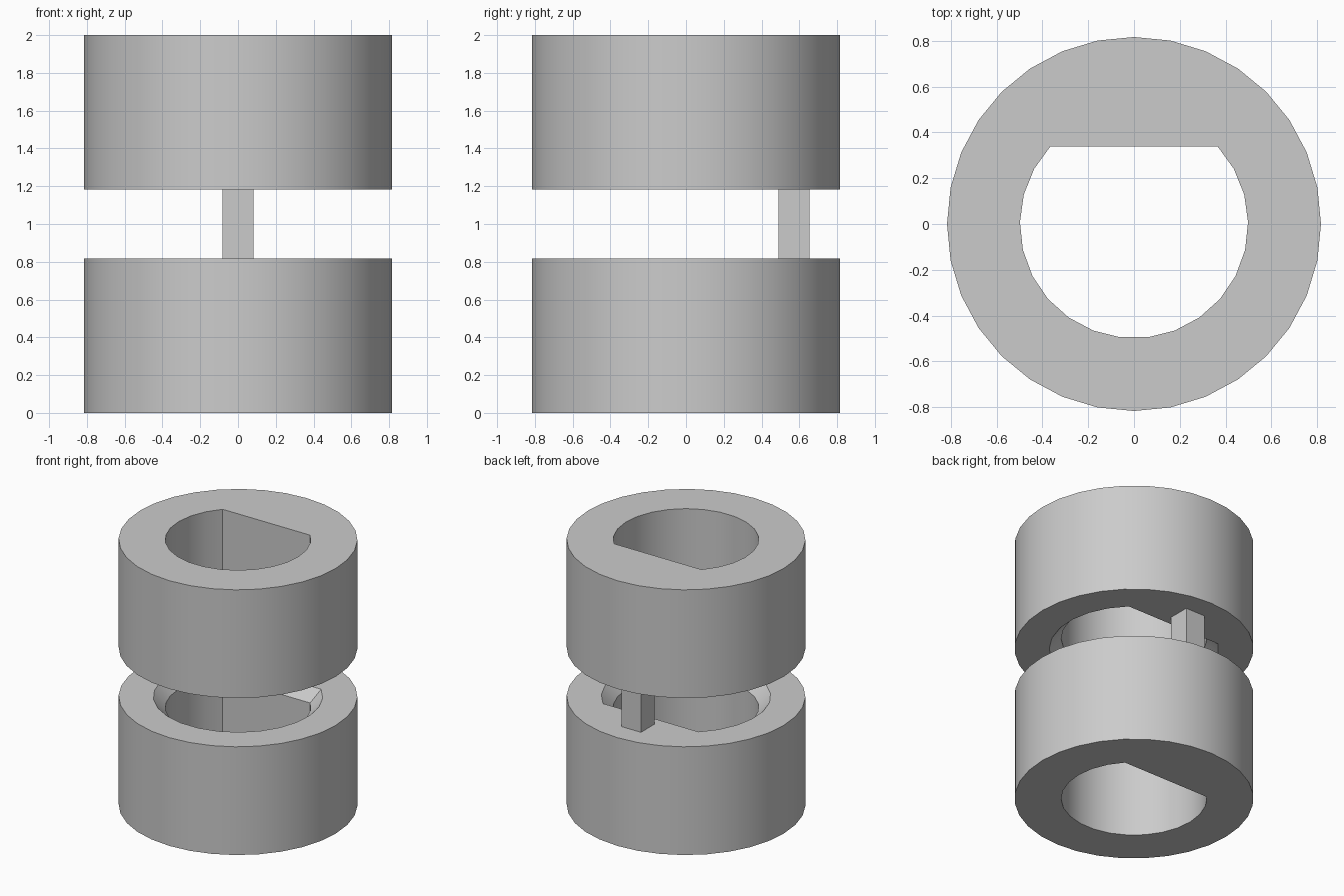
import bpy
import bmesh
from math import asin, cos, sin, pi, radians

cube = bpy.data.objects.get("Cube")
if cube:
    bpy.data.objects.remove(cube, do_unlink=True)

UNIT = 2 / 24.5              # overall height is 24.5 units
RADIUS, HEIGHT = 10 * UNIT, 10 * UNIT
BORE, FLAT, CHAMFER = 6.1 * UNIT, 4.15 * UNIT, UNIT

grey = bpy.data.materials.new("light grey")
grey.use_nodes = True
grey.diffuse_color = (0.6, 0.6, 0.6, 1)
grey.node_tree.nodes["Principled BSDF"].inputs["Base Color"].default_value = (0.6, 0.6, 0.6, 1)


def add_object(name, bm):
    bmesh.ops.recalc_face_normals(bm, faces=bm.faces)
    mesh = bpy.data.meshes.new(name)
    bm.to_mesh(mesh)
    bm.free()
    mesh.materials.append(grey)
    obj = bpy.data.objects.new(name, mesh)
    bpy.context.collection.objects.link(obj)
    return obj


def circle(radius, sides=32):
    return [(radius * cos(2 * pi * i / sides), radius * sin(2 * pi * i / sides))
            for i in range(sides)]


def d_shape(grow, segments=19):
    """Round bore with a flat at the back, grown outward by an offset."""
    radius = BORE + grow
    start = asin((FLAT + grow) / radius)
    sweep = pi + 2 * start
    return [(radius * cos(start - sweep * i / segments),
             radius * sin(start - sweep * i / segments))
            for i in range(segments + 1)]


def add_loop(bm, points, z):
    verts = [bm.verts.new((x, y, z)) for x, y in points]
    edges = [bm.edges.new((v, verts[i - 1])) for i, v in enumerate(verts)]
    return verts, edges


def add_wall(bm, a, b):
    for i in range(len(a)):
        bm.faces.new((a[i - 1], a[i], b[i], b[i - 1]))


def keyed_ring(name, z_outside, z_inside):
    """Ring with a D bore, chamfered where it faces the gap."""
    bm = bmesh.new()
    step = CHAMFER if z_outside > z_inside else -CHAMFER
    outer_a, edges_a = add_loop(bm, circle(RADIUS), z_outside)
    outer_b, edges_b = add_loop(bm, circle(RADIUS), z_inside)
    bore_a, hole_a = add_loop(bm, d_shape(0), z_outside)
    bore_b, _ = add_loop(bm, d_shape(0), z_inside + step)
    mouth, hole_b = add_loop(bm, d_shape(CHAMFER), z_inside)
    add_wall(bm, outer_a, outer_b)
    add_wall(bm, bore_a, bore_b)
    add_wall(bm, bore_b, mouth)
    # flat end faces around the bore
    for edges in (edges_a + hole_a, edges_b + hole_b):
        bmesh.ops.triangle_fill(bm, edges=edges, use_beauty=True)
    obj = add_object(name, bm)
    bpy.ops.object.select_all(action='DESELECT')
    obj.select_set(True)
    bpy.context.view_layer.objects.active = obj
    bpy.ops.object.shade_smooth_by_angle(angle=radians(30))


keyed_ring("lower_ring", 0, HEIGHT)
keyed_ring("upper_ring", 2, 2 - HEIGHT)

# square post joining the rings at the back
bm = bmesh.new()
bmesh.ops.create_cube(bm, size=1)
bmesh.ops.scale(bm, verts=bm.verts, vec=(2 * UNIT, 2 * UNIT, 2 - 2 * HEIGHT))
bmesh.ops.translate(bm, verts=bm.verts, vec=(0, 7 * UNIT, 1))
add_object("connecting_post", bm)
